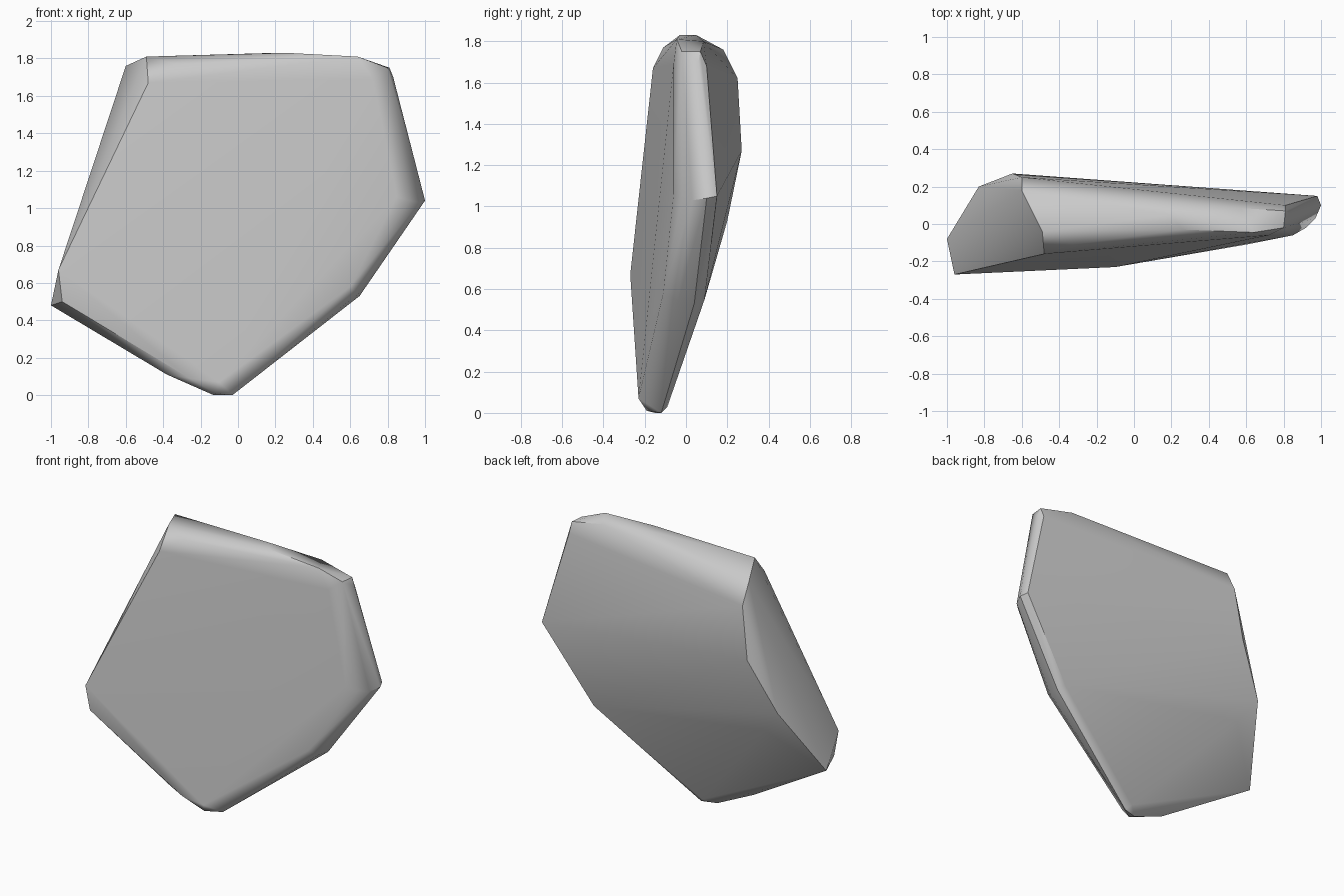
import bpy
import bmesh
import math

default_cube = bpy.data.objects.get("Cube")
if default_cube:
    bpy.data.objects.remove(default_cube, do_unlink=True)


def make_material(name, colour):
    material = bpy.data.materials.new(name)
    material.use_nodes = True
    material.diffuse_color = colour
    material.node_tree.nodes["Principled BSDF"].inputs["Base Color"].default_value = colour
    return material


def build_chiselled_stone(name, outlines, material):
    """Wrap a convex skin around the corner outlines of a broken slab."""
    bm = bmesh.new()
    for outline in outlines:
        for corner in outline:
            bm.verts.new(corner)
    hull = bmesh.ops.convex_hull(bm, input=bm.verts[:])
    loose = {v for v in hull["geom_interior"] + hull["geom_unused"]
             if isinstance(v, bmesh.types.BMVert)}
    bmesh.ops.delete(bm, geom=list(loose), context="VERTS")
    # merge triangles lying in the same chiselled plane
    bmesh.ops.dissolve_limit(bm, angle_limit=math.radians(1),
                             verts=bm.verts[:], edges=bm.edges[:])
    bmesh.ops.recalc_face_normals(bm, faces=bm.faces[:])
    mesh = bpy.data.meshes.new(name)
    bm.to_mesh(mesh)
    bm.free()
    mesh.materials.append(material)
    stone = bpy.data.objects.new(name, mesh)
    bpy.context.collection.objects.link(stone)
    return stone


# broad front face, clockwise from its upper left corner
front_face = [(-.48, -.16, 1.67), (-.33, -.11, 1.77), (.72, -.06, 1.69),
              (.85, -.06, 1.06), (.6, -.11, .58), (-.1, -.23, .07),
              (-.26, -.23, .09), (-.94, -.25, .5), (-.96, -.27, .67)]

# broad back face, sloping forward towards the foot
back_face = [(-.6, .25, 1.62), (-.65, .27, 1.27), (-.83, .2, .93),
             (-.7, .15, .76), (-.55, .08, .56), (-.06, -.09, .03),
             (.63, .09, .55), (.98, .15, 1.05), (.81, .1, 1.68)]

# rounded crest along the top
crest = [(-.6, .18, 1.76), (-.49, -.04, 1.81), (.26, -.03, 1.83),
         (.2, .05, 1.83), (.57, .085, 1.8), (.64, -.045, 1.81),
         (.8, -.02, 1.75), (.81, .07, 1.75)]

# worn right edge between the two faces
worn_edge = [(.83, .06, 1.7), (.92, -.02, 1.04), (.97, .03, 1.03),
             (1, .1, 1.04), (.65, .04, .53), (.64, -.04, .54)]

# pointed foot and the low corner of the flat broken side
foot = [(-.03, -.12, 0), (-.13, -.15, 0), (-.12, -.19, .01),
        (-.38, -.185, .11), (-1, -.08, .48)]

stone_grey = make_material("stone_grey", (.6, .6, .6, 1))
slab = build_chiselled_stone("stone_slab",
                             [front_face, back_face, crest, worn_edge, foot],
                             stone_grey)

# soft shading over the worn rims, crisp at the breaks
bpy.ops.object.select_all(action="DESELECT")
slab.select_set(True)
bpy.context.view_layer.objects.active = slab
bpy.ops.object.shade_smooth_by_angle(angle=math.radians(32))
weighted = slab.modifiers.new("soft_rims", "WEIGHTED_NORMAL")
weighted.keep_sharp = True
